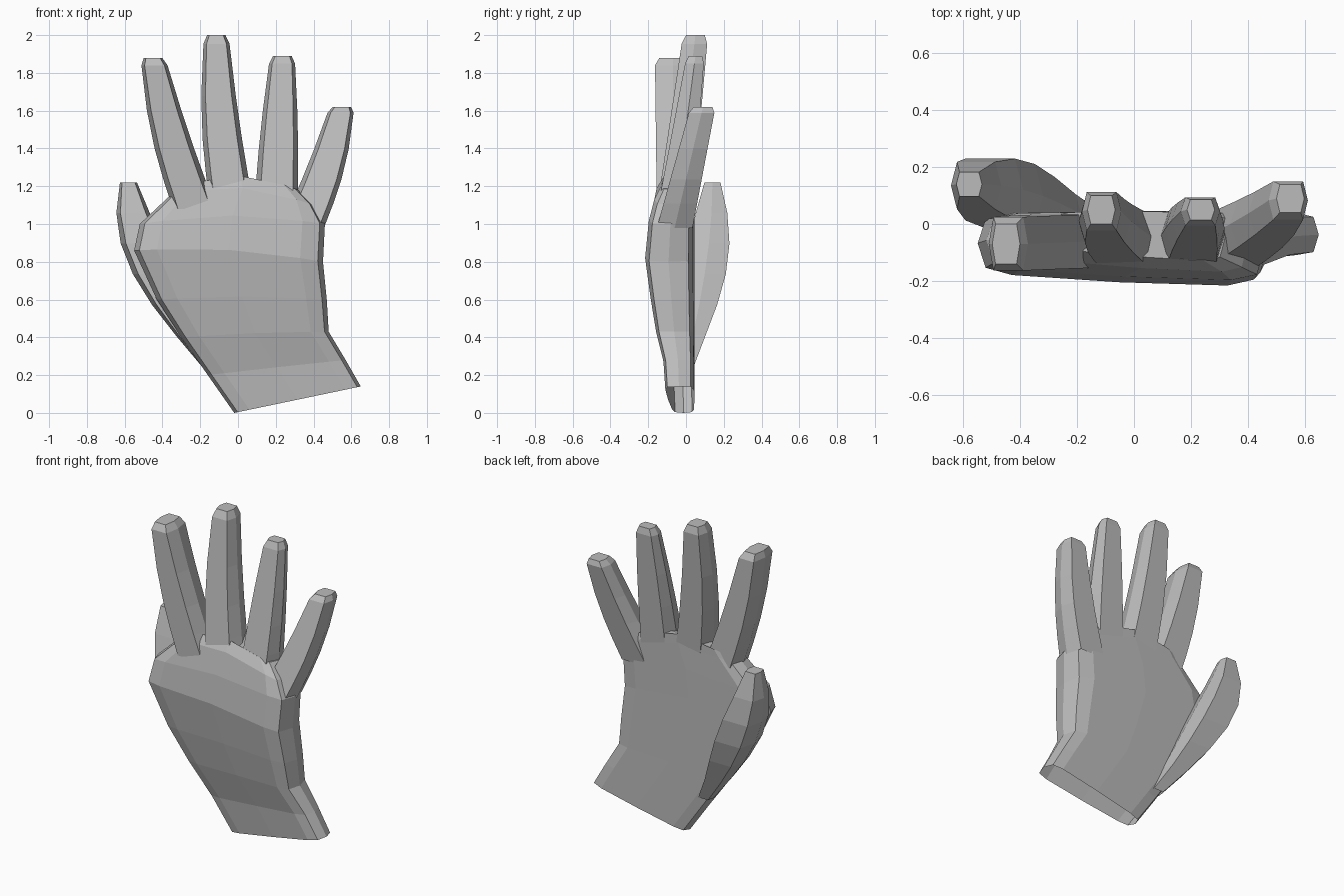
import bpy
import bmesh
from math import sin, cos, pi, copysign

cube = bpy.data.objects.get("Cube")
if cube:
    bpy.data.objects.remove(cube, do_unlink=True)

grey = bpy.data.materials.new("glove grey")
grey.use_nodes = True
colour = (0.5, 0.5, 0.5, 1)
grey.diffuse_color = colour
grey.node_tree.nodes["Principled BSDF"].inputs["Base Color"].default_value = colour


def mix(start, end, amount):
    return start + (end - start) * amount


def squared(value):
    """Push a sine or cosine outwards, turning a round section into a chamfered box."""
    return copysign(abs(value) ** 0.4, value)


def section(left, right, front, back, sides, bow=0, tilt=0):
    """One ring between a left and a right (x, z) edge point, thinner on the left by tilt."""
    ring = []
    for side in range(sides):
        angle = 2 * pi * side / sides
        across = (1 + squared(cos(angle))) / 2
        depth = (1 + squared(sin(angle))) / 2
        arch = bow * sin(pi * across)
        ring.append((mix(left[0], right[0], across),
                     mix(front + tilt * (1 - across), back, depth),
                     mix(left[1], right[1], across) + arch))
    return ring


def level_section(x, y, z, width, depth):
    """A horizontal six-sided ring around a centre point."""
    return section((x - width / 2, z), (x + width / 2, z),
                   y - depth / 2, y + depth / 2, sides=6)


def loft(name, sections):
    """Skin a flat-shaded surface through a list of rings, open at the bottom."""
    bm = bmesh.new()
    rings = [[bm.verts.new(point) for point in ring] for ring in sections]
    for low, high in zip(rings, rings[1:]):
        for i in range(len(low)):
            bm.faces.new((low[i - 1], low[i], high[i], high[i - 1]))
    bm.faces.new(rings[-1])
    bmesh.ops.recalc_face_normals(bm, faces=bm.faces)
    mesh = bpy.data.meshes.new(name)
    bm.to_mesh(mesh)
    bm.free()
    mesh.materials.append(grey)
    obj = bpy.data.objects.new(name, mesh)
    bpy.context.collection.objects.link(obj)


def finger(name, base_x, base_z, tip_x, tip_y, tip_z, tip_depth, bend):
    """A tapering tube from inside the palm, bowed sideways, with a small peaked tip."""
    rings = []
    for t in (0, 0.2, 0.4, 0.65, 0.95, 1):
        peak = 0.75 if t == 1 else 1
        bulge = sin(pi * t)
        rings.append(level_section(
            mix(base_x, tip_x, t) + bend * bulge,
            mix(-0.06, tip_y, t),
            mix(base_z, tip_z, t),
            (mix(0.23, 0.13, t) + 0.02 * bulge) * peak,
            mix(0.2, tip_depth, t) * peak))
    loft(name, rings)


# Palm and flared cuff: left edge, right edge and front of each section
palm_edges = [
    ((-0.02, 0), (0.65, 0.14), -0.12),
    ((-0.16, 0.2), (0.57, 0.28), -0.13),
    ((-0.3, 0.4), (0.48, 0.43), -0.17),
    ((-0.43, 0.6), (0.47, 0.6), -0.2),
    ((-0.55, 0.86), (0.45, 0.8), -0.23),
    ((-0.52, 1), (0.46, 1), -0.21),
    ((-0.35, 1.16), (0.4, 1.1), -0.18),
    ((-0.3, 1.2), (0.32, 1.18), -0.14),
]
loft("palm", [
    section(left, right, front, back=0.045, sides=12,
            bow=left[1] ** 2 * 0.045, tilt=0.05)
    for left, right, front in palm_edges])

# Four fingers, leaning back more towards the little finger
finger("index_finger", base_x=-0.23, base_z=1.08,
       tip_x=-0.45, tip_y=-0.07, tip_z=1.88, tip_depth=0.2, bend=-0.02)
finger("middle_finger", base_x=-0.03, base_z=1.08,
       tip_x=-0.115, tip_y=0.05, tip_z=2, tip_depth=0.14, bend=-0.02)
finger("ring_finger", base_x=0.2, base_z=1.06,
       tip_x=0.235, tip_y=0.05, tip_z=1.89, tip_depth=0.1, bend=0)
finger("little_finger", base_x=0.34, base_z=0.98,
       tip_x=0.55, tip_y=0.09, tip_z=1.62, tip_depth=0.14, bend=0.02)

# Thumb: swells towards its end and stands off behind the palm
thumb_rings = []
steps = 6
for step in range(steps + 1):
    t = step / steps
    swell = 0.09 + 0.15 * sin(pi * t ** 1.2)
    thumb_rings.append(level_section(
        x=mix(-0.58, -0.15, (1 - t) ** 1.6),
        y=0.14 * sin(pi * t / 2),
        z=mix(0.25, 1.22, t),
        width=swell,
        depth=swell))
loft("thumb", thumb_rings)
